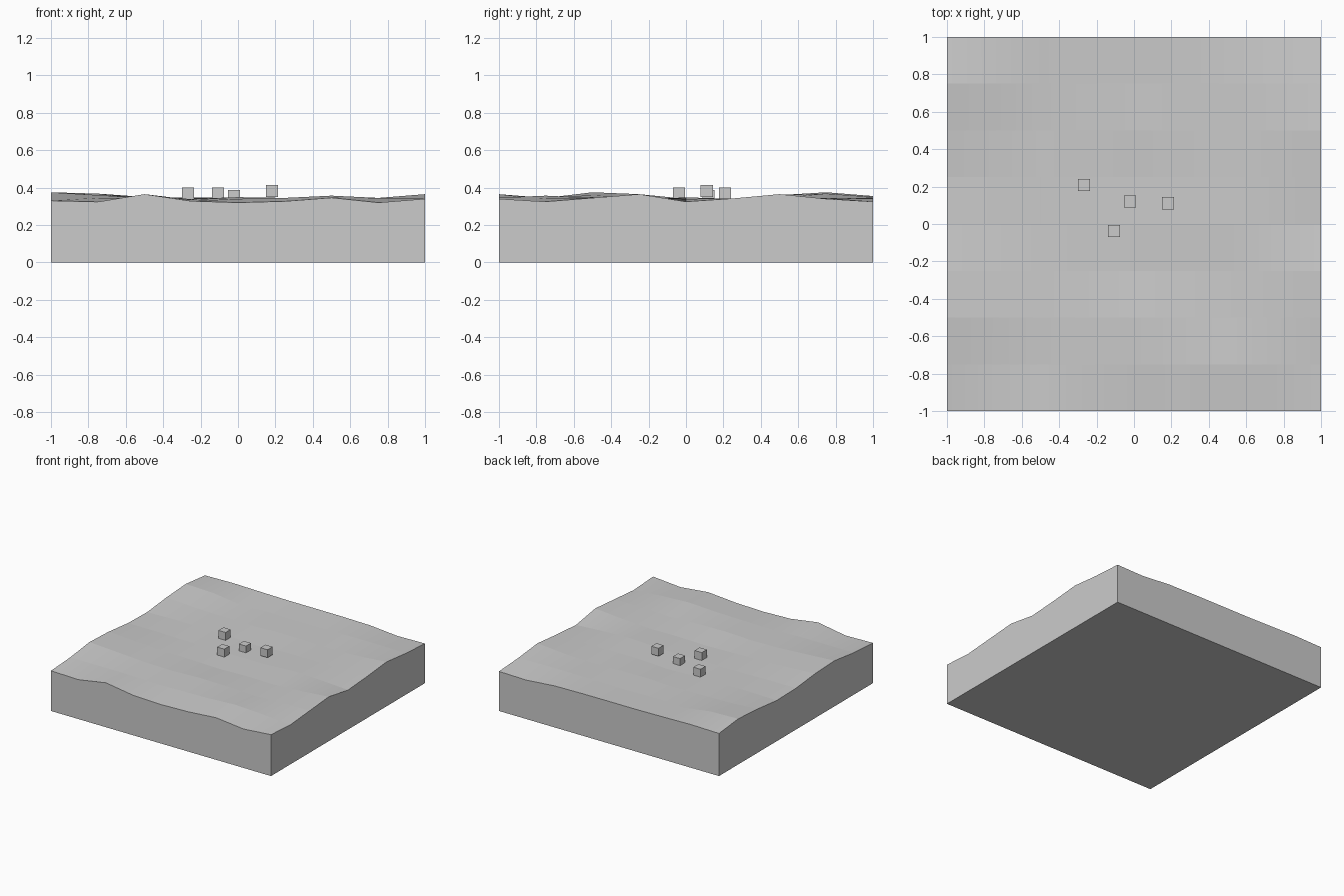
import bpy, bmesh
from mathutils import Matrix

if "Cube" in bpy.data.objects:
    bpy.data.objects.remove(bpy.data.objects["Cube"])

# Ground heights in thousandths: rows from front to back, columns left to right
HEIGHTS = [
    [330, 324, 365, 328, 320, 327, 346, 320, 340],
    [345, 345, 345, 335, 340, 345, 357, 345, 325],
    [375, 360, 345, 340, 349, 345, 335, 345, 345],
    [365, 350, 340, 335, 328, 335, 332, 345, 365],
    [340, 340, 335, 335, 335, 335, 348, 340, 325],
    [335, 340, 340, 335, 327, 340, 340, 340, 342],
    [360, 345, 340, 335, 345, 343, 336, 345, 365],
    [375, 368, 335, 345, 340, 340, 345, 345, 340],
    [350, 355, 350, 346, 346, 345, 341, 320, 325],
]


def add_object(name, bm):
    mesh = bpy.data.meshes.new(name)
    bm.to_mesh(mesh)
    bm.free()
    obj = bpy.data.objects.new(name, mesh)
    bpy.context.collection.objects.link(obj)
    return obj


# Terrain block: rolling top, straight walls, flat bottom
n = len(HEIGHTS)
bm = bmesh.new()
grid = [[bm.verts.new((-1 + 2 * i / (n - 1), -1 + 2 * j / (n - 1), z / 1000))
         for i, z in enumerate(row)] for j, row in enumerate(HEIGHTS)]
for j in range(n - 1):
    for i in range(n - 1):
        face = bm.faces.new((grid[j][i], grid[j][i + 1],
                             grid[j + 1][i + 1], grid[j + 1][i]))
        face.smooth = True

# Each strip is smooth sideways with a crease between strips
for e in bm.edges:
    if abs(e.verts[0].co.y - e.verts[1].co.y) < 1e-6:
        e.smooth = False

# Walls and bottom, one polygon per side
rim_sides = [
    grid[0],
    [row[-1] for row in grid],
    grid[-1][::-1],
    [row[0] for row in grid][::-1],
]
base = [bm.verts.new((x, y, 0)) for x, y in ((-1, -1), (1, -1), (1, 1), (-1, 1))]
for k, rim in enumerate(rim_sides):
    wall = bm.faces.new([base[k], base[(k + 1) % 4]] + rim[::-1])
    for e in wall.edges:
        e.smooth = False
bm.faces.new(base[::-1])
bmesh.ops.recalc_face_normals(bm, faces=bm.faces)
add_object("terrain_block", bm)

# Small cubes resting on the ground: x, y, top height
SIZE = 0.065
for k, (x, y, top) in enumerate([(-0.268, 0.208, 0.40), (-0.107, -0.038, 0.40),
                                 (-0.021, 0.12, 0.388), (0.181, 0.111, 0.415)]):
    bm = bmesh.new()
    bmesh.ops.create_cube(bm, size=SIZE,
                          matrix=Matrix.Translation((x, y, top - SIZE / 2)))
    add_object(f"small_cube_{k + 1}", bm)
